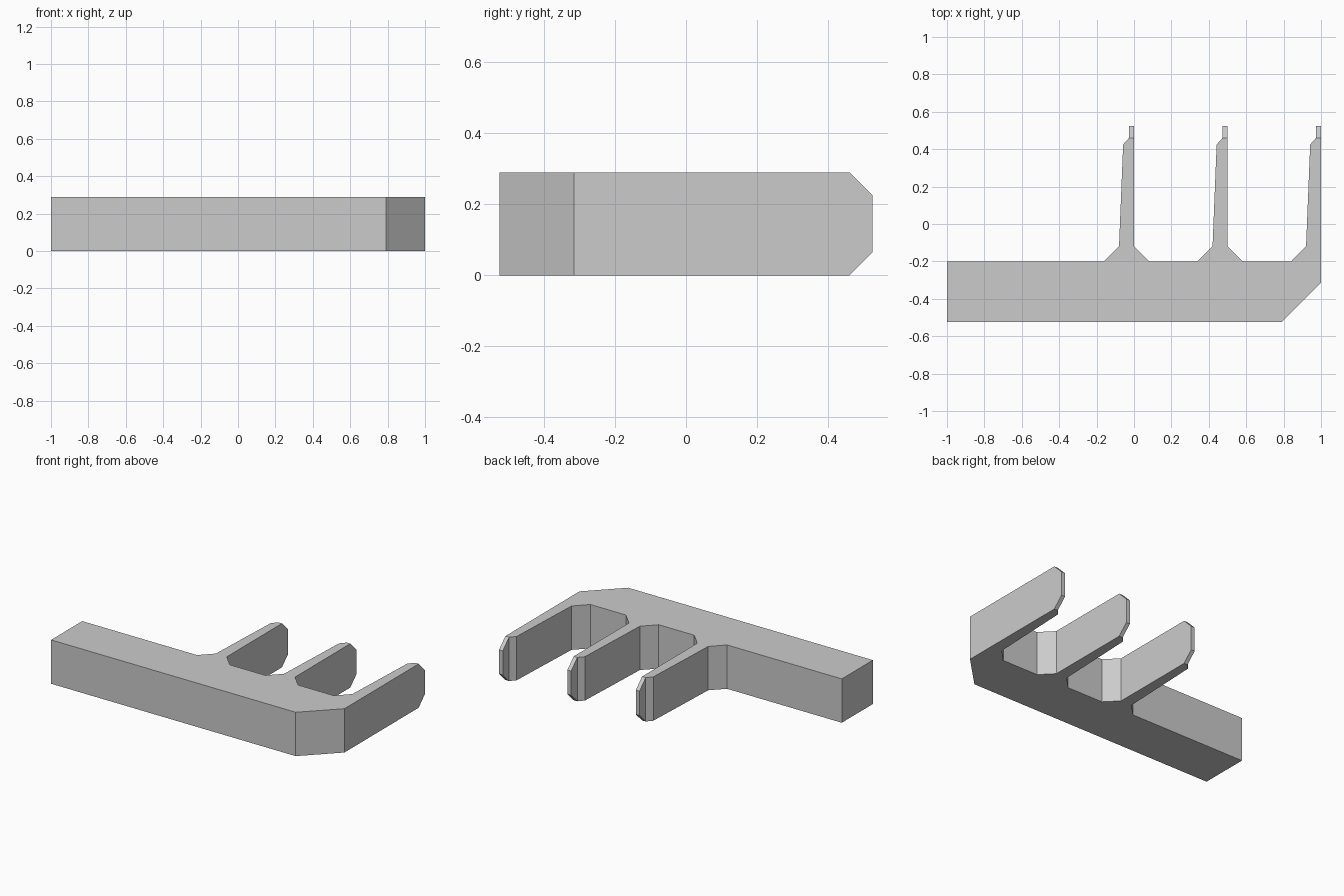
import bpy
import bmesh
from mathutils import Vector

cube = bpy.data.objects.get("Cube")
if cube:
    bpy.data.objects.remove(cube, do_unlink=True)

HEIGHT = 0.29
RAIL_BACK = -0.2
RAIL_FRONT = -0.525
TIP_START = 0.46
TIP_LENGTH = 0.065
TINE_EDGES = (0.0, 0.5, 1.0)

# Plain grey material
grey = bpy.data.materials.new("plain_grey")
grey.use_nodes = True
colour = (0.6, 0.6, 0.6, 1.0)
grey.diffuse_color = colour
grey.node_tree.nodes["Principled BSDF"].inputs["Base Color"].default_value = colour


def tine_outline(edge):
    """Plan of one tapered tine with flared root; its right side is straight."""
    points = [(edge - 0.16, RAIL_BACK), (edge - 0.08, -0.118),
              (edge - 0.058, 0.425), (edge - 0.027, TIP_START),
              (edge, TIP_START)]
    if edge < 1:
        points += [(edge, -0.118), (edge + 0.08, RAIL_BACK)]
    return points


# Plan outline: rail with one cut corner, then the row of tines
outline = [(-1, RAIL_FRONT), (-1, RAIL_BACK)]
for edge in TINE_EDGES:
    outline += tine_outline(edge)
outline += [(1, -0.315), (0.79, RAIL_FRONT)]

bm = bmesh.new()
base = bm.faces.new([bm.verts.new((x, y, 0)) for x, y in outline])
raised = bmesh.ops.extrude_face_region(bm, geom=[base], use_keep_orig=True)
top_verts = [v for v in raised["geom"] if isinstance(v, bmesh.types.BMVert)]
bmesh.ops.translate(bm, verts=top_verts, vec=(0, 0, HEIGHT))
bmesh.ops.recalc_face_normals(bm, faces=bm.faces[:])

# Wedge tips: extend each tine end and narrow it in height
ends = [f for f in bm.faces if all(abs(v.co.y - TIP_START) < 1e-4 for v in f.verts)]
tips = bmesh.ops.extrude_discrete_faces(bm, faces=ends)["faces"]
for tip in tips:
    for v in tip.verts:
        inward = TIP_LENGTH if v.co.z < HEIGHT / 2 else -TIP_LENGTH
        v.co += Vector((0, TIP_LENGTH, inward))
bmesh.ops.recalc_face_normals(bm, faces=bm.faces[:])

mesh = bpy.data.meshes.new("rail_with_tines")
bm.to_mesh(mesh)
bm.free()
mesh.materials.append(grey)
rail = bpy.data.objects.new("rail_with_tines", mesh)
bpy.context.collection.objects.link(rail)
